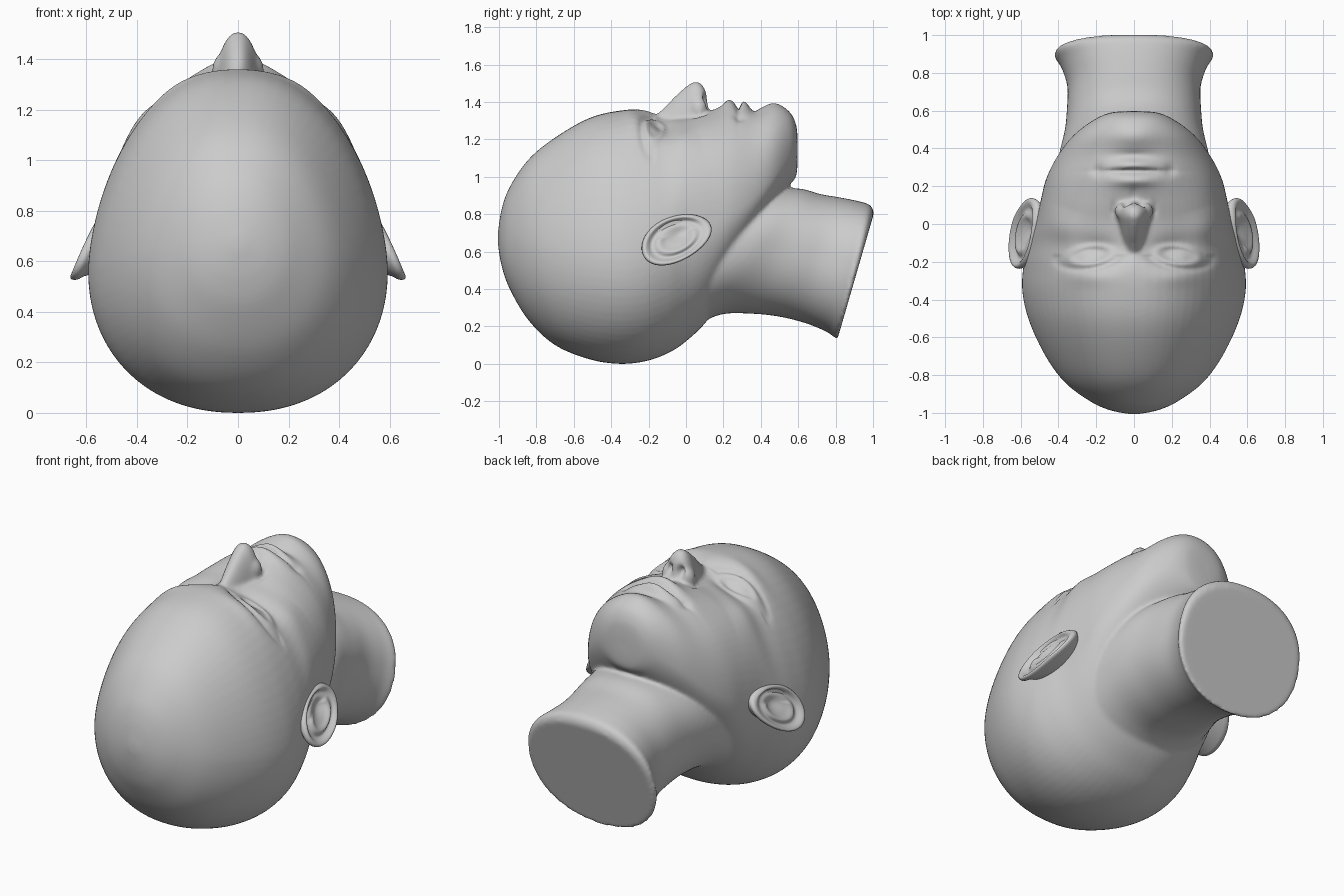
import bpy, bmesh, math
from mathutils import Vector, Matrix

if "Cube" in bpy.data.objects:
    bpy.data.objects.remove(bpy.data.objects["Cube"])


def spline(rows, steps):
    """Catmull-Rom interpolation of section rows."""
    R = [Vector(r) for r in rows]
    out = []
    for i in range(len(R) - 1):
        a, b, c, d = R[max(i - 1, 0)], R[i], R[i + 1], R[min(i + 2, len(R) - 1)]
        for k in range(steps):
            t = k / steps
            out.append(b + (c - a) * (t / 2) + (a * 2 - b * 5 + c * 4 - d) * (t * t / 2)
                       + (b * 3 - a - c * 3 + d) * (t ** 3 / 2))
    return out + [R[-1]]


def loft(bm, rows, p=2.2, steps=6, n=72):
    """Row: front y, front z, back y, back z, half width, widest point (0 back..1 front), front power."""
    rings = []
    for fy, fz, by, bz, w, k, q in spline(rows, steps):
        F, B = Vector((0, fy, fz)), Vector((0, by, bz))
        C = B.lerp(F, k)
        ring = []
        for j in range(n):
            a = 2 * math.pi * j / n
            c, s = math.cos(a), math.sin(a)
            x = w * math.copysign(abs(c) ** (2 / p), c)
            pt = C + (F - C) * abs(s) ** (2 / q) if s > 0 else C + (B - C) * abs(s) ** (2 / 2.1)
            ring.append(bm.verts.new((x, pt.y, pt.z)))
        rings.append(ring)
    for r0, r1 in zip(rings, rings[1:]):
        for j in range(n):
            bm.faces.new((r0[j], r0[(j + 1) % n], r1[(j + 1) % n], r1[j]))
    bm.faces.new(rings[0][::-1])
    bm.faces.new(rings[-1])


def make(name, bm):
    bmesh.ops.recalc_face_normals(bm, faces=bm.faces[:])
    me = bpy.data.meshes.new(name)
    bm.to_mesh(me)
    bm.free()
    ob = bpy.data.objects.new(name, me)
    bpy.context.collection.objects.link(ob)
    return ob


def apply_mods(ob):
    bpy.context.view_layer.objects.active = ob
    ob.select_set(True)
    for m in list(ob.modifiers):
        bpy.ops.object.modifier_apply(modifier=m.name)


# Skull and face: y, front z, back z, half width, z of widest point, power
skull = [(-1.006, .70, .64, .03, .67, 1.9), (-.985, .83, .52, .13, .66, 1.8),
         (-.94, .95, .395, .23, .65, 1.8), (-.84, 1.095, .23, .365, .62, 1.7),
         (-.70, 1.21, .10, .468, .59, 1.65), (-.52, 1.313, .025, .553, .57, 1.65),
         (-.36, 1.353, 0, .591, .56, 1.65), (-.22, 1.358, .013, .585, .57, 1.75),
         (-.10, 1.32, .055, .555, .62, 2.0), (0, 1.315, .12, .522, .68, 2.5),
         (.12, 1.345, .24, .495, .74, 2.35), (.24, 1.36, .45, .465, .80, 2.1),
         (.36, 1.353, .65, .405, .88, 2.0), (.47, 1.37, .83, .32, 1.0, 2.0),
         (.55, 1.345, .95, .215, 1.1, 2.0), (.588, 1.28, 1.0, .13, 1.15, 2.0),
         (.597, 1.2, 1.08, .05, 1.15, 2.0)]
bm = bmesh.new()
loft(bm, [(y, f, y, b, w, (c - b) / (f - b), q) for y, f, b, w, c, q in skull])

# Neck with slanted, flared end
loft(bm, [(.35, .95, .00, .18, .42, .5, 2.2), (.5, .94, .18, .262, .40, .5, 2.2),
          (.62, .935, .35, .268, .367, .5, 2.3), (.72, .907, .5, .252, .355, .5, 2.4),
          (.82, .890, .64, .217, .353, .5, 2.4), (.92, .870, .75, .172, .385, .5, 2.4),
          (.985, .848, .805, .135, .422, .5, 2.4), (1.005, .805, .815, .15, .40, .5, 2.4)])

# Nose: y, ridge z, half width
nose = [(-.2, 1.31, .04), (-.12, 1.372, .055), (-.06, 1.43, .07), (0, 1.482, .085),
        (.045, 1.508, .10), (.085, 1.492, .10), (.11, 1.435, .08), (.122, 1.32, .05)]
loft(bm, [(y, f, y, 1.1, w, .15 / (f - 1.1), 1.5) for y, f, w in nose])
for s in (-1, 1):
    bmesh.ops.create_uvsphere(bm, u_segments=24, v_segments=16, radius=1,
                              matrix=Matrix.Translation((s * .062, .068, 1.365))
                              @ Matrix.Diagonal((.038, .045, .055, 1)))

# Fuse the parts into one smooth skin
head = make("head", bm)
m = head.modifiers.new("fuse", 'REMESH')
m.mode, m.voxel_size = 'VOXEL', .0105
m = head.modifiers.new("relax", 'SMOOTH')
m.factor, m.iterations = .5, 9
apply_mods(head)

# Soft sculpt strokes: centre, radius, push (mirrored in x)
strokes = [
    ((.19, -.155, 1.27), (.13, .075, .2), (0, 0, -.062)),    # eye socket
    ((.235, -.17, 1.25), (.085, .05, .2), (0, 0, .03)),      # eyeball
    ((.24, -.28, 1.27), (.13, .045, .2), (0, 0, .012)),      # brow
    ((.36, -.03, 1.17), (.10, .09, .15), (.008, 0, .014)),   # cheekbone
    ((.30, .22, 1.2), (.10, .12, .2), (-.008, 0, -.012)),    # cheek hollow
    ((0, .24, 1.38), (.17, .09, .3), (0, 0, .03)),           # muzzle
    ((0, .228, 1.38), (.11, .03, .3), (0, 0, .024)),         # upper lip
    ((0, .278, 1.38), (.16, .013, .3), (0, .004, -.032)),    # mouth line
    ((0, .315, 1.38), (.10, .03, .3), (0, 0, .032)),         # lower lip
    ((0, .362, 1.38), (.11, .025, .3), (0, 0, -.012)),       # fold under lip
    ((.19, .285, 1.28), (.03, .03, .2), (0, 0, -.014)),      # mouth corner
    ((0, .47, 1.38), (.12, .07, .25), (0, 0, .024)),         # chin
    ((0, .16, 1.38), (.018, .04, .2), (0, 0, -.008)),        # philtrum
    ((.038, .115, 1.40), (.018, .04, .03), (0, -.04, 0)),    # nostril
    ((.105, .075, 1.33), (.015, .04, .06), (-.006, 0, -.012)),  # wing crease
]
for v in head.data.vertices:
    x, y, z = abs(v.co.x), v.co.y, v.co.z
    if z < .95 or y < -.45 or y > .7:
        continue
    d = Vector()
    for c, r, push in strokes:
        e = ((x - c[0]) / r[0]) ** 2 + ((y - c[1]) / r[1]) ** 2 + ((z - c[2]) / r[2]) ** 2
        if e < 9:
            d += Vector(push) * math.exp(-e)
    # eyelid rim and upper crease
    lid = math.hypot((x - .235) / .10, (y + .165 + .12 * (x - .235)) / .042)
    if lid < 2.5:
        d.z += .012 * math.exp(-((lid - 1.1) / .28) ** 2)
        if y < -.165:
            d.z -= .010 * math.exp(-((lid - 1.75) / .25) ** 2)
    v.co += Vector((math.copysign(d.x, v.co.x), d.y, d.z))
m = head.modifiers.new("polish", 'SMOOTH')
m.factor, m.iterations = .4, 2
apply_mods(head)
head.data.shade_smooth()


# Ears: radial shell with rim, fold and bowl, closed by a root inside the head
def ear(name, side):
    bm = bmesh.new()
    n = 64
    prof = [(r / 20, 0) for r in range(1, 20)] + [(.985, -.004), (1, -.016), (.98, -.03),
                                                 (.9, -.05), (.8, -.09), (.6, -.13)]
    rings = []
    for r, drop in prof:
        ring = []
        for j in range(n):
            a = 2 * math.pi * j / n
            u, v = r * math.cos(a), r * math.sin(a)
            h = drop
            lobe = max(0, min(1, (u - .45) / .4))
            bump = (.018 * math.exp(-((r - .9) / .1) ** 2)
                    - .012 * math.exp(-((r - .7) / .1) ** 2)
                    + .012 * math.exp(-((r - .5) / .12) ** 2) * (v < .2))
            h += bump * (1 - .7 * lobe)
            h -= .03 * math.exp(-((u - .1) / .35) ** 2 - ((v - .15) / .35) ** 2)
            wid = .128 * (1 - .12 * u)
            ring.append(bm.verts.new((side * (.585 - .062 * v - .03 * u + h),
                                      -.05 + .188 * u, .668 + wid * v + .05 * u)))
        rings.append(ring)
    for r0, r1 in zip(rings, rings[1:]):
        for j in range(n):
            bm.faces.new((r0[j], r0[(j + 1) % n], r1[(j + 1) % n], r1[j]))
    bm.faces.new(rings[0])
    bm.faces.new(rings[-1])
    ob = make(name, bm)
    m = ob.modifiers.new("relax", 'SMOOTH')
    m.factor, m.iterations = .4, 2
    apply_mods(ob)
    ob.data.shade_smooth()


ear("right_ear", 1)
ear("left_ear", -1)
